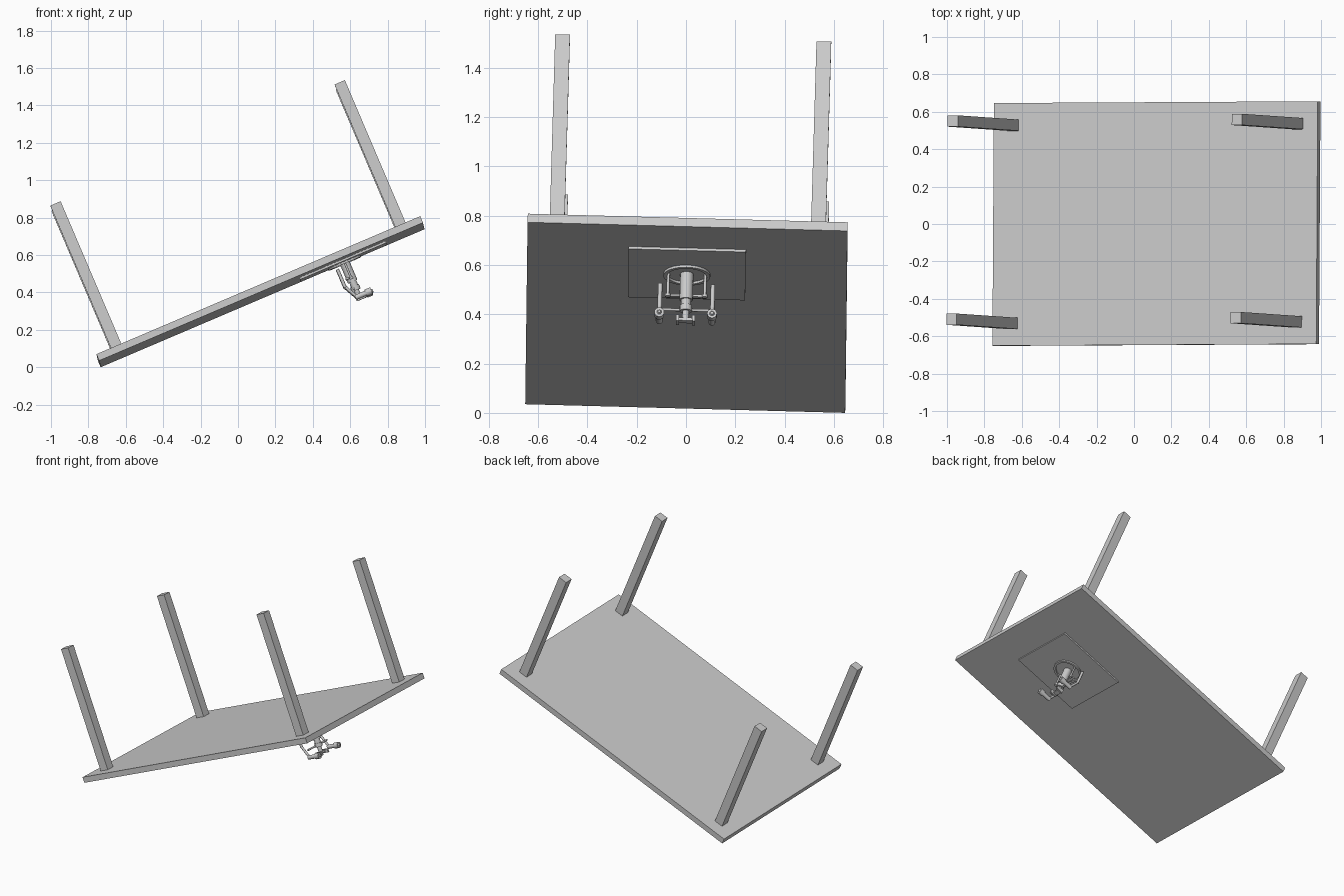
import bpy, bmesh, math
from mathutils import Matrix, Vector

if "Cube" in bpy.data.objects:
    bpy.data.objects.remove(bpy.data.objects["Cube"])

mat = bpy.data.materials.new("plain_grey")
mat.use_nodes = True
GREY = (0.6, 0.6, 0.6, 1)
mat.diffuse_color = GREY
mat.node_tree.nodes["Principled BSDF"].inputs["Base Color"].default_value = GREY

# Tilted frame: u along the table, v across, n along the legs
u = Vector((0.92, 0.005, 0.392)).normalized()
v = Vector((0.006, 1, -0.027))
v = (v - u * v.dot(u)).normalized()
n = u.cross(v)
FRAME = Matrix.Translation((0.12, 0.002, 0.404)) @ Matrix((u, v, n)).transposed().to_4x4()
LENGTH, WIDTH, THICK = 1.882, 1.298, 0.038
UNDER = -THICK / 2


def finish(name, bm, smooth=False):
    mesh = bpy.data.meshes.new(name)
    bmesh.ops.recalc_face_normals(bm, faces=bm.faces)
    bm.to_mesh(mesh)
    bm.free()
    mesh.materials.append(mat)
    obj = bpy.data.objects.new(name, mesh)
    bpy.context.collection.objects.link(obj)
    obj.matrix_world = FRAME
    if smooth:
        bpy.ops.object.select_all(action='DESELECT')
        obj.select_set(True)
        bpy.context.view_layer.objects.active = obj
        bpy.ops.object.shade_smooth_by_angle(angle=math.radians(35))
    return obj


def box(name, center, size):
    bm = bmesh.new()
    bmesh.ops.create_cube(bm, size=1, matrix=Matrix.Translation(center) @ Matrix.Diagonal((*size, 1)))
    return finish(name, bm)


def rod(name, a, b, r1, r2=None, sides=16):
    a, b = Vector(a), Vector(b)
    axis = b - a
    turn = axis.to_track_quat('Z', 'Y').to_matrix().to_4x4()
    bm = bmesh.new()
    bmesh.ops.create_cone(bm, cap_ends=True, segments=sides, radius1=r1,
                          radius2=r1 if r2 is None else r2, depth=axis.length,
                          matrix=Matrix.Translation((a + b) / 2) @ turn)
    return finish(name, bm, True)


def ring(name, center, outer, inner, height, sides=32):
    bm = bmesh.new()
    loop = [(outer, 0), (outer, -height), (inner, -height), (inner, 0)]
    verts = [bm.verts.new((center[0] + r, center[1], center[2] + z)) for r, z in loop]
    edges = [bm.edges.new((verts[i], verts[(i + 1) % 4])) for i in range(4)]
    bmesh.ops.spin(bm, geom=verts + edges, cent=center, axis=(0, 0, 1),
                   angle=math.tau, steps=sides, use_merge=True)
    bmesh.ops.remove_doubles(bm, verts=bm.verts, dist=1e-5)
    return finish(name, bm, True)


def at(s, across, depth):
    """Point below the table underside."""
    return (s, across, UNDER - depth)


# Table, standing on its top
box("table_top", (0, 0, 0), (LENGTH, WIDTH, THICK))
LEG_END = 0.849
for su, end in ((-1, "right"), (1, "left")):
    for sv, side in ((-1, "front"), (1, "back")):
        box(f"{end}_{side}_leg", (su * 0.826, sv * 0.53, LEG_END / 2), (0.06, 0.06, LEG_END))

# Mounting plate with a ring
C = 0.475
box("mounting_plate", at(C - 0.005, 0, 0.005), (0.5, 0.475, 0.012))
ring("base_ring", at(C, 0, 0.009), 0.095, 0.08, 0.012)

# Central stepped column
rod("column_body", at(C, 0, 0.01), at(C, 0, 0.125), 0.027)
rod("column_neck", at(C, 0, 0.125), at(C, 0, 0.155), 0.02)
rod("column_collar", at(C, 0, 0.15), at(C, 0, 0.175), 0.025)
rod("column_tip", at(C, 0, 0.175), at(C, 0, 0.21), 0.014)
rod("cross_bar", at(C - 0.01, -0.105, 0.165), at(C - 0.01, 0.105, 0.165), 0.006)
box("tip_bracket", at(C, 0, 0.215), (0.03, 0.075, 0.012))

# Paired posts, side cylinders, links and end wheels
for sv, side in ((-1, "front"), (1, "back")):
    y = sv * 0.075
    rod(f"{side}_post", at(C, y, 0.01), at(C, y, 0.105), 0.006)
    rod(f"{side}_post_foot", at(C, y, 0.1), at(C, y, 0.112), 0.011)
    box(f"{side}_post_brace", at(C - 0.02, sv * 0.05, 0.1), (0.02, 0.06, 0.01))
    y = sv * 0.107
    rod(f"{side}_side_cylinder", at(0.425, y, 0.035), at(0.425, y, 0.14), 0.009)
    rod(f"{side}_link", at(0.425, y, 0.135), at(0.462, y, 0.21), 0.008)
    rod(f"{side}_lamp_barrel", at(0.455, y, 0.212), at(0.525, y, 0.212), 0.014)
    rod(f"{side}_lamp_head", at(0.515, y, 0.212), at(0.548, y, 0.212), 0.02)
    rod(f"{side}_lamp_nub", at(0.548, y, 0.212), at(0.556, y, 0.212), 0.01, 0.006)
    box(f"{side}_tip_clip", at(C + 0.01, sv * 0.032, 0.218), (0.05, 0.012, 0.025))
